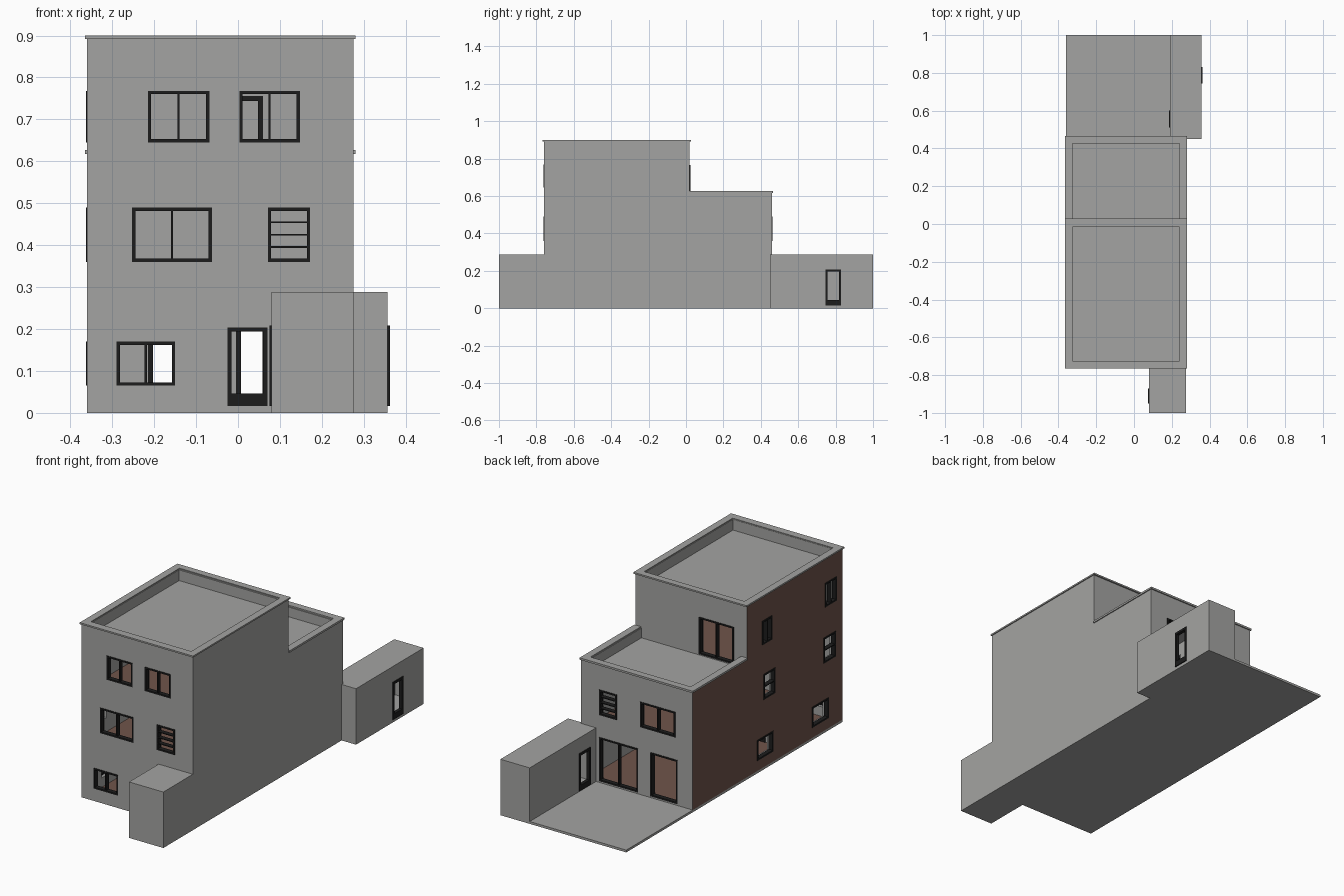
import bpy, bmesh

if "Cube" in bpy.data.objects:
    bpy.data.objects.remove(bpy.data.objects["Cube"])


def material(name, rgb):
    m = bpy.data.materials.new(name)
    m.diffuse_color = (*rgb, 1)
    m.use_nodes = True
    m.node_tree.nodes["Principled BSDF"].inputs["Base Color"].default_value = m.diffuse_color
    return m


GREY = material("grey_render", (0.37, 0.37, 0.36))
BROWN = material("brown_wood", (0.163, 0.089, 0.07))
BLACK = material("black_frame", (0.012, 0.012, 0.012))


def plate(name, axis, d, u, v, holes=(), mat=GREY, outer_mat=None):
    """Slab of thickness d along an axis, with rectangular holes (u0, u1, v0, v1)."""
    us = sorted({*u, *[a for h in holes for a in h[:2]]})
    vs = sorted({*v, *[a for h in holes for a in h[2:]]})
    bm, cache = bmesh.new(), {}

    def vert(i, j, k):
        if (i, j, k) not in cache:
            co = [us[i], vs[j]]
            co.insert(axis, d[k])
            cache[i, j, k] = bm.verts.new(co)
        return cache[i, j, k]

    def solid(i, j):
        if not (0 <= i < len(us) - 1 and 0 <= j < len(vs) - 1):
            return False
        cu, cv = (us[i] + us[i + 1]) / 2, (vs[j] + vs[j + 1]) / 2
        return not any(h[0] < cu < h[1] and h[2] < cv < h[3] for h in holes)

    for i in range(len(us) - 1):
        for j in range(len(vs) - 1):
            if not solid(i, j):
                continue
            ring = [(i, j), (i + 1, j), (i + 1, j + 1), (i, j + 1)]
            for k in (0, 1):
                f = bm.faces.new([vert(*p, k) for p in ring])
                if k == 0 and outer_mat:
                    f.material_index = 1
            for n, (di, dj) in enumerate([(0, -1), (1, 0), (0, 1), (-1, 0)]):
                if not solid(i + di, j + dj):
                    a, b = ring[n], ring[(n + 1) % 4]
                    bm.faces.new([vert(*a, 0), vert(*b, 0), vert(*b, 1), vert(*a, 1)])
    bmesh.ops.recalc_face_normals(bm, faces=bm.faces)
    me = bpy.data.meshes.new(name)
    bm.to_mesh(me)
    bm.free()
    me.materials.append(mat)
    if outer_mat:
        me.materials.append(outer_mat)
    ob = bpy.data.objects.new(name, me)
    bpy.context.collection.objects.link(ob)
    return ob


def box(name, x, y, z, mat=GREY):
    return plate(name, 2, z, x, y, mat=mat)


def frame(name, axis, d, r, cols=1, rows=1, t=0.008, bar=0.005, sill=None):
    """Window or door frame filling the rectangle r, split into panes."""
    u0, u1, v0, v1 = r[0] + t, r[1] - t, r[2] + (sill or t), r[3] - t
    w, h = (u1 - u0 + bar) / cols, (v1 - v0 + bar) / rows
    panes = [(u0 + i * w, u0 + (i + 1) * w - bar, v0 + j * h, v0 + (j + 1) * h - bar)
             for i in range(cols) for j in range(rows)]
    plate(name, axis, d, r[:2], r[2:], panes, BLACK)


def glazed_wall(name, axis, d, u, v, openings, fd, cut=(), **kw):
    """Wall with openings; each opening is (rect, frame options)."""
    plate(name, axis, d, u, v, [o[0] for o in openings] + list(cut), **kw)
    for n, (r, opt) in enumerate(openings):
        frame(f"{name}_frame_{n + 1}", axis, fd, r, **opt)


X0, X1, T = -0.36, 0.275, 0.035
INX = (X0 + T, X1 - T)
LOW, MID, TOP = (0.065, 0.17), (0.36, 0.49), (0.645, 0.768)
two, louvre = dict(cols=2), dict(rows=4, bar=0.004)
door = dict(t=0.012, sill=0.028)

# Ground slab and terrace
box("base_slab", (X0, X1), (-0.76, 0.46), (0, 0.012))
box("terrace", (X0, 0.19), (0.46, 1.0), (0, 0.012))

# Side walls, stepped down at the back
step = (0.02, 0.46, 0.62, 0.895)
glazed_wall("left_wall", 0, (X0, X0 + T), (-0.76, 0.46), (0.012, 0.895), [
    ((-0.195, -0.065, *LOW), {}),
    ((-0.645, -0.51, *LOW), {}),
    ((-0.21, -0.115, *MID), dict(rows=2)),
    ((-0.70, -0.605, *MID), dict(rows=2)),
    ((-0.185, -0.105, *TOP), two),
    ((-0.71, -0.615, *TOP), two),
], (X0 - 0.003, X0 + 0.02), cut=[step], outer_mat=BROWN)
plate("right_wall", 0, (X1 - T, X1), (-0.76, 0.46), (0.012, 0.895), [step])

# Front and back walls
glazed_wall("front_wall", 1, (-0.76, -0.76 + T), INX, (0.012, 0.895), [
    ((-0.29, -0.15, *LOW), two),
    ((-0.025, 0.07, 0.016, 0.204), dict(t=0.01, sill=0.03)),
    ((-0.253, -0.062, *MID), two),
    ((0.071, 0.172, *MID), louvre),
    ((-0.215, -0.068, *TOP), two),
    ((0.003, 0.148, *TOP), two),
], (-0.763, -0.74))
glazed_wall("back_wall", 1, (0.46 - T, 0.46), INX, (0.012, 0.62), [
    ((-0.05, 0.172, 0.02, 0.245), two),
    ((-0.275, -0.12, 0.02, 0.245), {}),
    ((-0.262, -0.062, *MID), two),
    ((0.071, 0.172, *MID), louvre),
], (0.44, 0.463))
glazed_wall("upper_back_wall", 1, (0.02 - T, 0.02), INX, (0.55, 0.895), [
    ((-0.286, -0.088, 0.575, 0.766), two),
], (0.0, 0.023))

# Floors, roofs and parapet caps
iy, uy = (-0.725, 0.425), (-0.725, -0.015)
box("ground_floor", INX, iy, (0.012, 0.016), BROWN)
box("first_floor", INX, iy, (0.27, 0.288), BROWN)
box("second_floor", INX, uy, (0.55, 0.57), BROWN)
box("rear_roof", INX, (0.02, 0.425), (0.55, 0.57))
box("main_roof", INX, uy, (0.82, 0.84))
plate("main_parapet_cap", 2, (0.892, 0.9), (-0.365, 0.28), (-0.766, 0.028),
      [(-0.328, 0.243, -0.727, -0.007)])
plate("rear_parapet_cap", 2, (0.617, 0.627), (-0.365, 0.28), (0.02, 0.466),
      [(-0.328, 0.243, 0.02, 0.43)])

# Inner partitions with framed doorways
py, pf = (-0.36, -0.34), (-0.363, -0.337)
glazed_wall("ground_partition", 1, py, INX, (0.016, 0.27), [
    ((-0.215, -0.125, 0.016, 0.21), dict(t=0.012)),
    ((-0.005, 0.08, 0.016, 0.21), dict(t=0.012)),
], pf)
plate("first_partition", 1, py, INX, (0.288, 0.55))
glazed_wall("second_partition", 1, py, INX, (0.57, 0.82), [
    ((-0.03, 0.06, 0.571, 0.756), dict(t=0.012)),
], pf)


# Hollow outbuildings with side doors: (low side?, y0, y1)
def outbuilding(name, x, y, h, doors):
    ob = box(name, x, y, (0, h))
    t = 0.015
    cutters = [box("cutter", (x[0] + t, x[1] - t), (y[0] + t, y[1] - t), (0.012, h - t))]
    for n, (low, a, b) in enumerate(doors):
        dx = (x[0] - 0.01, x[0] + 0.05) if low else (x[1] - 0.05, x[1] + 0.01)
        cutters.append(box("cutter", dx, (a, b), (0.016, 0.208)))
        fx = (x[0] - 0.005, x[0] + 0.012) if low else (x[1] - 0.012, x[1] + 0.005)
        frame(f"{name}_door_{n + 1}", 0, fx, (a, b, 0.016, 0.208), **door)
    bpy.context.view_layer.objects.active = ob
    for c in cutters:
        m = ob.modifiers.new("hollow", 'BOOLEAN')
        m.operation, m.solver, m.object = 'DIFFERENCE', 'EXACT', c
        bpy.ops.object.modifier_apply(modifier=m.name)
        bpy.data.objects.remove(c)


outbuilding("front_store", (0.08, X1), (-1.0, -0.76), 0.288, [(True, -0.95, -0.87)])
outbuilding("garden_shed", (0.19, 0.357), (0.45, 1.0), 0.288,
            [(True, 0.51, 0.6), (False, 0.745, 0.83)])
